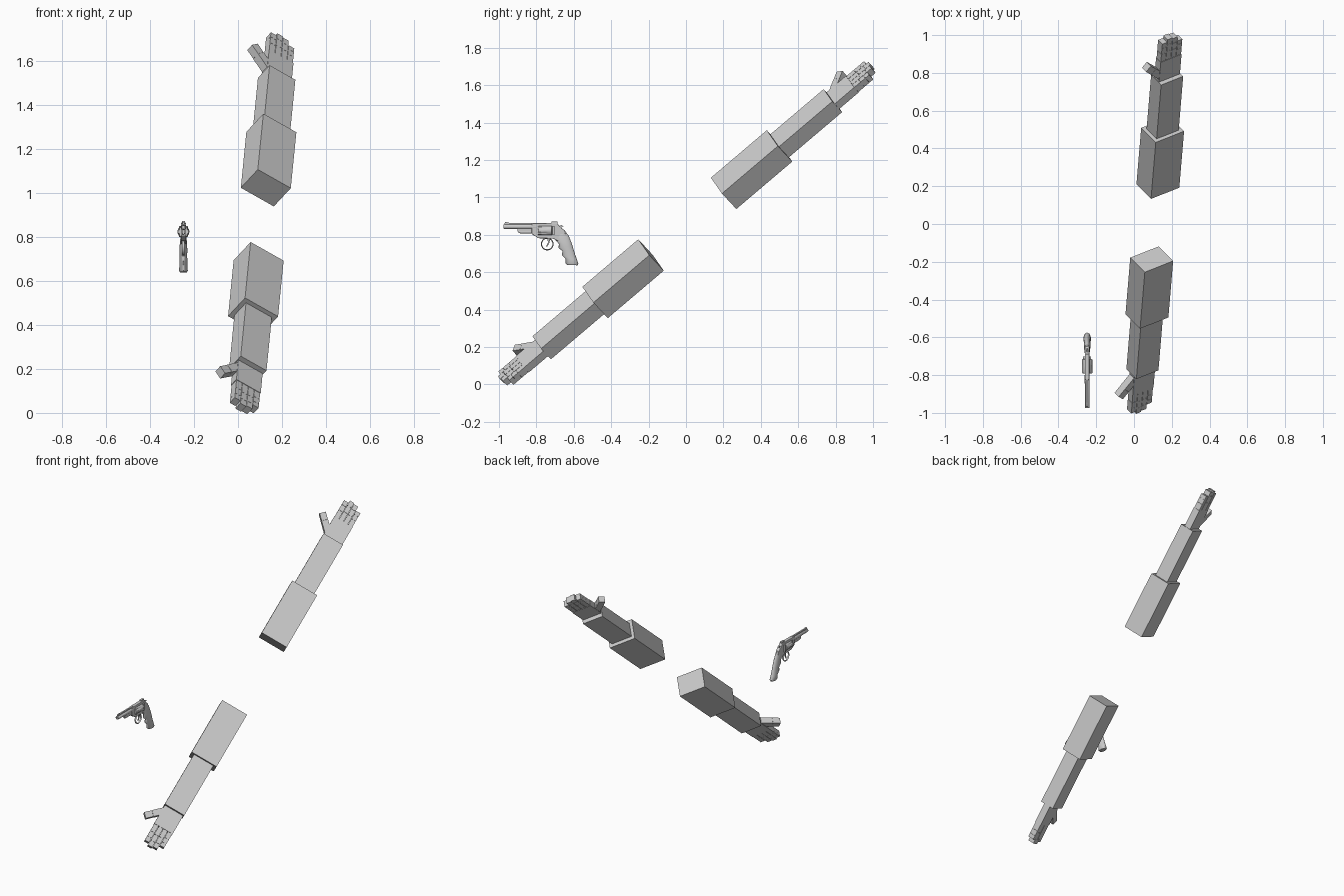
import bpy, bmesh, math
from mathutils import Vector, Matrix

default = bpy.data.objects.get("Cube")
if default:
    bpy.data.objects.remove(default, do_unlink=True)

gray = bpy.data.materials.new("light gray")
gray.use_nodes = True
gray.diffuse_color = (0.6, 0.6, 0.6, 1)
gray.node_tree.nodes["Principled BSDF"].inputs["Base Color"].default_value = gray.diffuse_color


def finish(name, bm, smooth=False):
    bmesh.ops.recalc_face_normals(bm, faces=bm.faces)
    mesh = bpy.data.meshes.new(name)
    bm.to_mesh(mesh)
    bm.free()
    mesh.materials.append(gray)
    obj = bpy.data.objects.new(name, mesh)
    bpy.context.collection.objects.link(obj)
    if smooth:
        bpy.ops.object.select_all(action='DESELECT')
        obj.select_set(True)
        bpy.context.view_layer.objects.active = obj
        bpy.ops.object.shade_smooth_by_angle(angle=math.radians(40))
    return obj


def add_box(bm, matrix, center, size):
    bmesh.ops.create_cube(bm, size=1, matrix=matrix @ Matrix.Translation(center)
                          @ Matrix.Diagonal((*size, 1)))


def box(name, matrix, center, size):
    bm = bmesh.new()
    add_box(bm, matrix, center, size)
    return finish(name, bm)


def loft(name, rings, closed=False):
    bm = bmesh.new()
    rows = [[bm.verts.new(p) for p in ring] for ring in rings]
    count = len(rows[0])
    pairs = list(zip(rows, rows[1:])) + ([(rows[-1], rows[0])] if closed else [])
    for a, b in pairs:
        for i in range(count):
            j = (i + 1) % count
            bm.faces.new((a[i], a[j], b[j], b[i]))
    if not closed:
        bm.faces.new(rows[0])
        bm.faces.new(rows[-1])
    return finish(name, bm, True)


def plate(name, points, width):
    # Side outline in (y, z), extruded across x
    bm = bmesh.new()
    face = bm.faces.new([bm.verts.new((GUN_X - width / 2, y, z)) for y, z in points])
    new = bmesh.ops.extrude_face_region(bm, geom=[face])["geom"]
    bmesh.ops.translate(bm, vec=(width, 0, 0),
                        verts=[v for v in new if isinstance(v, bmesh.types.BMVert)])
    obj = finish(name, bm)
    bevel = obj.modifiers.new("soft edges", 'BEVEL')
    bevel.width = width * 0.15
    bevel.segments = 2
    return obj


# Arms: both lie on one slanted line, mirrored about its middle
middle = Vector((0.11, 0.007, 0.857))
along = Vector((-0.064, -0.76, -0.645)).normalized()
across = Vector((0.822, 0.328, -0.461))
across = (across - along * across.dot(along)).normalized()
normal = along.cross(across)

for side, label in ((1, "lower"), (-1, "upper")):
    frame = Matrix((across, along * side, normal)).transposed().to_4x4()
    frame.translation = middle

    def part(name, start, end, width, depth):
        box(label + "_" + name, frame, (0, (start + end) / 2, 0), (width, end - start, depth))

    part("upper_arm", 0.255, 0.648, 0.182, 0.137)
    part("forearm", 0.648, 1.023, 0.142, 0.094)
    part("palm", 1.023, 1.16, 0.134, 0.044)

    # Fingers, three blocks each
    for i, (finger, length) in enumerate((("index", 0.125), ("middle", 0.142),
                                          ("ring", 0.135), ("little", 0.105))):
        bm = bmesh.new()
        start = 1.16
        for share in (0.42, 0.32, 0.26):
            size = length * share
            add_box(bm, frame, ((i - 1.5) * 0.033, start + size / 2, 0), (0.031, size - 0.001, 0.04))
            start += size
        finish(label + "_" + finger + "_finger", bm)

    # Thumb, two blocks splayed outward
    turn = frame @ Matrix.Translation((-0.05, 1.052, 0)) @ Matrix.Rotation(math.radians(45), 4, 'Z')
    bm = bmesh.new()
    add_box(bm, turn, (0, 0.04, 0), (0.042, 0.08, 0.04))
    add_box(bm, turn, (0, 0.106, 0), (0.041, 0.05, 0.039))
    finish(label + "_thumb", bm)

# Revolver, muzzle to the front
GUN_X = -0.248
BORE_Z, AXLE_Z = 0.844, 0.823
gun = Matrix.Translation((GUN_X, 0, 0))


def ring(y, z, radius, flute=0.0, count=48):
    points = []
    for i in range(count):
        a = math.tau * i / count
        r = radius - flute * max(0, math.cos(6 * a))
        points.append((GUN_X + r * math.sin(a), y, z + r * math.cos(a)))
    return points


def tube(name, z, stations, count=24):
    loft(name, [ring(y, z, r, 0, count) for y, r in stations])


tube("barrel", BORE_Z, ((-0.92, 0.006), (-0.972, 0.006), (-0.975, 0.01), (-0.972, 0.012), (-0.8, 0.013)))
box("barrel_rib", gun, (0, -0.885, 0.859), (0.01, 0.17, 0.01))
plate("front_sight", ((-0.97, 0.86), (-0.967, 0.868), (-0.955, 0.868), (-0.935, 0.86)), 0.006)
box("ejector_shroud", gun, (0, -0.86, 0.826), (0.014, 0.08, 0.016))
tube("ejector_rod", 0.815, ((-0.895, 0.005), (-0.885, 0.007), (-0.8, 0.007)), 16)

# Fluted cylinder
loft("cylinder", [ring(-0.792, AXLE_Z, 0.024, 0.004), ring(-0.788, AXLE_Z, 0.027, 0.005),
                  ring(-0.75, AXLE_Z, 0.027, 0.004), ring(-0.738, AXLE_Z, 0.027),
                  ring(-0.718, AXLE_Z, 0.027), ring(-0.716, AXLE_Z, 0.024)])

plate("gun_frame", ((-0.825, 0.862), (-0.69, 0.864), (-0.67, 0.84), (-0.65, 0.825), (-0.64, 0.79),
                    (-0.68, 0.765), (-0.71, 0.78), (-0.79, 0.782), (-0.825, 0.805)), 0.024)
box("recoil_shield", gun, (0, -0.708, 0.823), (0.042, 0.012, 0.05))
box("rear_sight", gun, (0, -0.703, 0.866), (0.014, 0.03, 0.01))
plate("hammer", ((-0.69, 0.82), (-0.685, 0.845), (-0.665, 0.852), (-0.655, 0.846),
                 (-0.668, 0.838), (-0.66, 0.815)), 0.009)

# Trigger and its guard
guard = []
for i in range(32):
    a = math.tau * i / 32
    out = Vector((0, math.cos(a), math.sin(a)))
    center = Vector((GUN_X, -0.742, 0.751)) + out * 0.031
    guard.append([center + out * 0.003 * math.cos(b) + Vector((0.006 * math.sin(b), 0, 0))
                  for b in (math.tau * k / 8 for k in range(8))])
loft("trigger_guard", guard, True)
plate("trigger", ((-0.742, 0.785), (-0.738, 0.76), (-0.748, 0.737), (-0.743, 0.735),
                  (-0.73, 0.758), (-0.726, 0.785)), 0.007)

# Grip with finger grooves: front and back edge of each oval section, half width
grip = []
for fy, fz, by, bz, half in (
        (-0.695, 0.795, -0.65, 0.825, 0.011), (-0.7, 0.775, -0.628, 0.797, 0.015),
        (-0.68, 0.752, -0.615, 0.765, 0.017), (-0.681, 0.73, -0.607, 0.743, 0.018),
        (-0.661, 0.713, -0.6, 0.718, 0.017), (-0.663, 0.69, -0.591, 0.69, 0.018),
        (-0.644, 0.672, -0.584, 0.67, 0.018), (-0.643, 0.647, -0.575, 0.645, 0.02),
        (-0.636, 0.64, -0.58, 0.637, 0.016)):
    front, back = Vector((GUN_X, fy, fz)), Vector((GUN_X, by, bz))
    grip.append([(front + back) / 2 + (front - back) / 2 * math.cos(a) + Vector((half * math.sin(a), 0, 0))
                 for a in (math.tau * k / 20 for k in range(20))])
loft("grip", grip)
